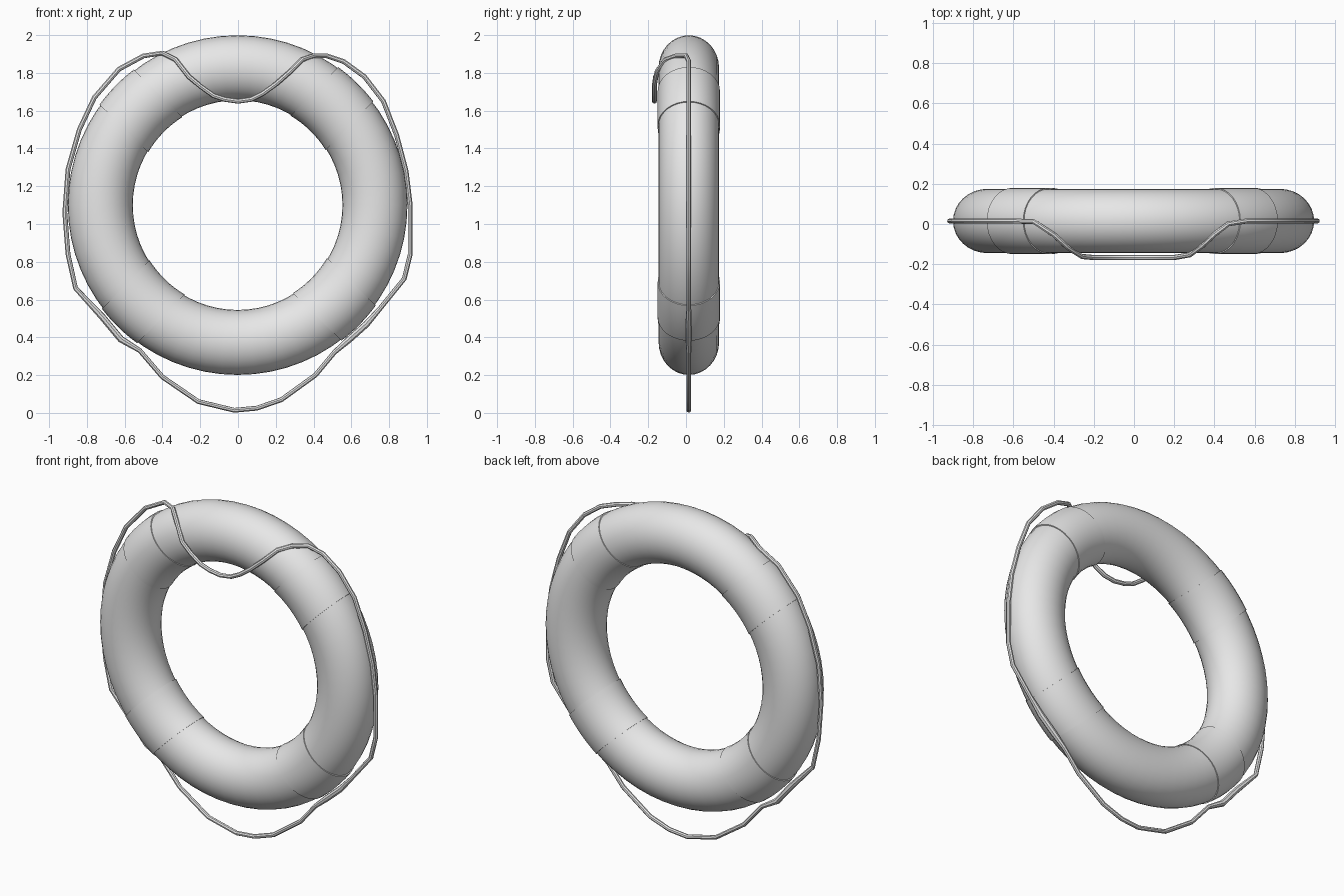
import bpy
import bmesh
from math import cos, sin, pi, sqrt, radians
from mathutils import Vector

default_cube = bpy.data.objects.get("Cube")
if default_cube:
    bpy.data.objects.remove(default_cube, do_unlink=True)

CENTRE = Vector((-0.002, 0.015, 1.1))
MID_RADIUS = 0.727
TUBE_RADIAL, TUBE_DEPTH = 0.172, 0.16
RING_STEPS, TUBE_STEPS = 64, 32

grey = bpy.data.materials.new("plain grey")
grey.use_nodes = True
colour = (0.8, 0.8, 0.8, 1)
grey.diffuse_color = colour
grey.node_tree.nodes["Principled BSDF"].inputs["Base Color"].default_value = colour


def tube_section(extra=0.0):
    """Oval tube outline as (distance from ring axis, depth) pairs."""
    for i in range(TUBE_STEPS):
        a = 2 * pi * i / TUBE_STEPS
        yield (MID_RADIUS + (TUBE_RADIAL + extra) * cos(a),
               (TUBE_DEPTH + extra) * sin(a))


def loft(name, sections, closed):
    """Skin a row of equal point loops into a smooth object."""
    bm = bmesh.new()
    loops = [[bm.verts.new(p) for p in section] for section in sections]
    pairs = list(zip(loops, loops[1:]))
    if closed:
        pairs.append((loops[-1], loops[0]))
    for a, b in pairs:
        for i in range(len(a)):
            j = (i + 1) % len(a)
            bm.faces.new((a[i], a[j], b[j], b[i]))
    bmesh.ops.recalc_face_normals(bm, faces=bm.faces)
    mesh = bpy.data.meshes.new(name)
    bm.to_mesh(mesh)
    bm.free()
    obj = bpy.data.objects.new(name, mesh)
    bpy.context.collection.objects.link(obj)
    finish(obj)
    return obj


def select_only(obj):
    bpy.ops.object.select_all(action='DESELECT')
    obj.select_set(True)
    bpy.context.view_layer.objects.active = obj


def finish(obj):
    obj.data.materials.clear()
    obj.data.materials.append(grey)
    select_only(obj)
    bpy.ops.object.shade_smooth_by_angle(angle=radians(40))


# Buoyant ring
ring_sections = []
for k in range(RING_STEPS):
    t = 2 * pi * k / RING_STEPS
    ring_sections.append([CENTRE + Vector((r * cos(t), y, r * sin(t)))
                          for r, y in tube_section()])
loft("float_ring", ring_sections, closed=True)

# Four straight-edged wraps around the tube
BAND_HALF, BAND_STEPS, BAND_RAISE = 0.13, 8, 0.005


def band(name, angle):
    radial = Vector((cos(angle), 0, sin(angle)))
    along = Vector((-sin(angle), 0, cos(angle)))

    def section(s, extra):
        return [CENTRE + radial * sqrt(r * r - s * s) + along * s + Vector((0, y, 0))
                for r, y in tube_section(extra)]

    offsets = [BAND_HALF * (2 * k / BAND_STEPS - 1) for k in range(BAND_STEPS + 1)]
    rows = [section(s, BAND_RAISE) for s in offsets]
    rows.insert(0, section(-BAND_HALF, -BAND_RAISE))
    rows.append(section(BAND_HALF, -BAND_RAISE))
    loft(name, rows, closed=False)


for k, place in enumerate(("upper_left", "upper_right", "lower_right", "lower_left")):
    band(place + "_band", radians(45.7 + 90 * k))

# Grab rope: (x, z) path, draped over the front at the top
rope_path = [
    (0, 1.65), (.07, 1.66), (.13, 1.69), (.2, 1.74), (.28, 1.81), (.34, 1.87),
    (.4, 1.89), (.47, 1.89), (.56, 1.86), (.67, 1.78), (.77, 1.65), (.84, 1.47),
    (.89, 1.28), (.912, 1.1), (.912, .84), (.88, .71), (.75, .55), (.68, .47),
    (.59, .39), (.51, .32), (.41, .2), (.23, .07), (.1, .025), (-.02, .014),
    (-.21, .06), (-.4, .19), (-.52, .33), (-.62, .39), (-.72, .51), (-.86, .66),
    (-.9, .84), (-.917, 1.06), (-.9, 1.29), (-.84, 1.5), (-.76, 1.67),
    (-.63, 1.82), (-.5, 1.89), (-.4, 1.905), (-.33, 1.87), (-.26, 1.78),
    (-.2, 1.73), (-.13, 1.68), (-.07, 1.66)]


def rope_depth(x, z):
    if z < 1.6:
        return CENTRE.y
    f = min(max((0.52 - abs(x)) / 0.29, 0), 1)
    return CENTRE.y - 0.182 * f * f * (3 - 2 * f)


curve = bpy.data.curves.new("grab_rope", 'CURVE')
curve.dimensions = '3D'
curve.bevel_depth = 0.013
curve.bevel_resolution = 2
spline = curve.splines.new('POLY')
spline.points.add(len(rope_path) - 1)
spline.use_cyclic_u = True
for point, (x, z) in zip(spline.points, rope_path):
    point.co = (x, rope_depth(x, z), z, 1)
    # thicker where the rope is held by the lower wraps
    held = 0.35 < z < 0.53 and abs(x) > 0.55
    point.radius = 1.4 if held else 1
rope = bpy.data.objects.new("grab_rope", curve)
bpy.context.collection.objects.link(rope)
select_only(rope)
bpy.ops.object.convert(target='MESH')
finish(bpy.context.view_layer.objects.active)
